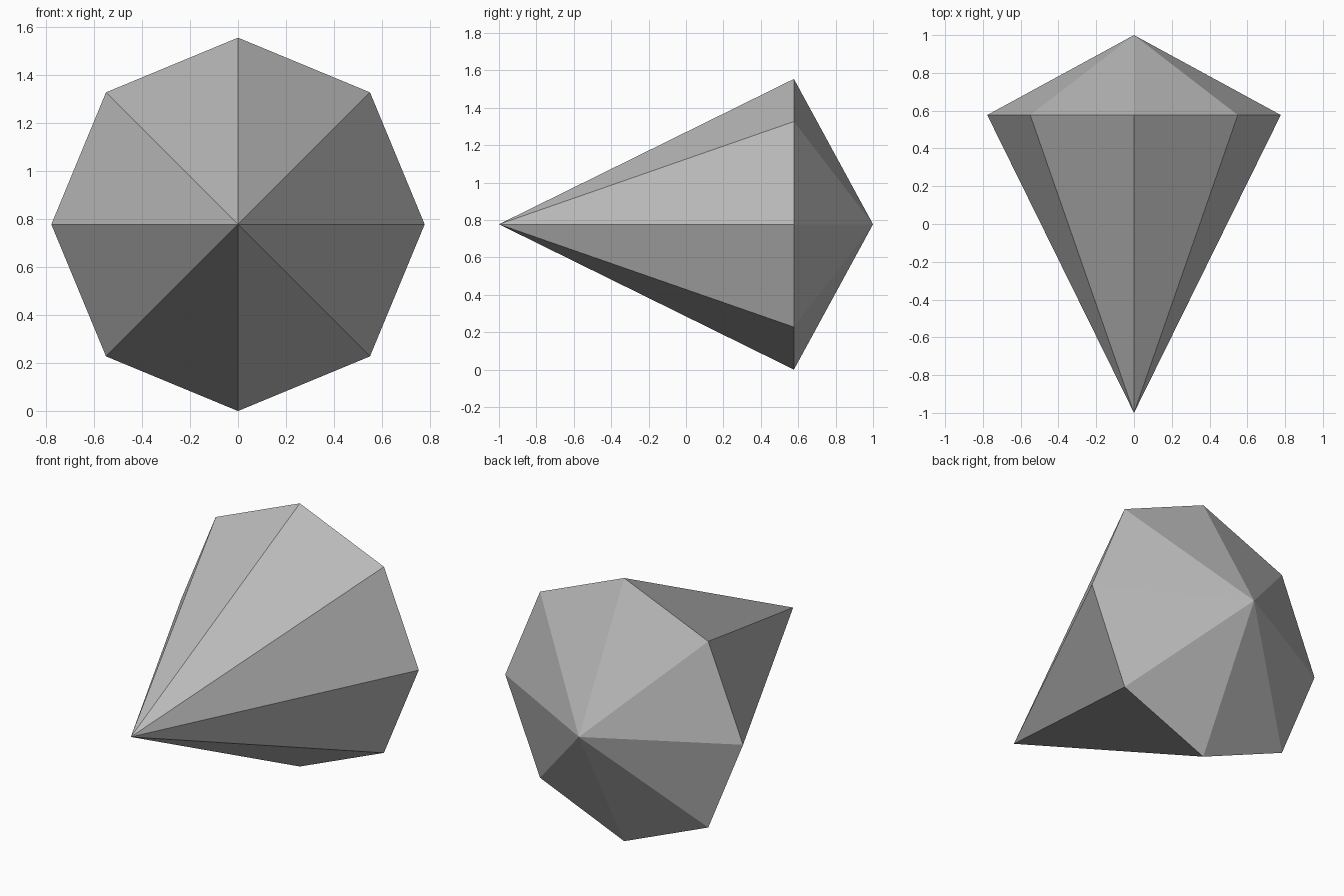
import bpy
import bmesh
from math import cos, sin, pi

cube = bpy.data.objects.get("Cube")
if cube:
    bpy.data.objects.remove(cube, do_unlink=True)

SIDES = 8
RADIUS = 0.777
RING_Y = 0.577

# Single flat colour
grey = bpy.data.materials.new("plain_grey")
grey.use_nodes = True
colour = (0.5, 0.5, 0.5, 1.0)
grey.diffuse_color = colour
grey.node_tree.nodes["Principled BSDF"].inputs["Base Color"].default_value = colour

# Eight-sided gem: long front point, shallow back point, shared girdle
bm = bmesh.new()
front_tip = bm.verts.new((0, -1, RADIUS))
back_tip = bm.verts.new((0, 1, RADIUS))
girdle = []
for i in range(SIDES):
    a = 2 * pi * i / SIDES
    girdle.append(bm.verts.new((RADIUS * cos(a), RING_Y, RADIUS + RADIUS * sin(a))))
for i, v in enumerate(girdle):
    nxt = girdle[(i + 1) % SIDES]
    bm.faces.new((front_tip, v, nxt))
    bm.faces.new((back_tip, nxt, v))
bmesh.ops.recalc_face_normals(bm, faces=bm.faces)

mesh = bpy.data.meshes.new("gem")
bm.to_mesh(mesh)
bm.free()
mesh.materials.append(grey)
gem = bpy.data.objects.new("gem", mesh)
bpy.context.collection.objects.link(gem)
